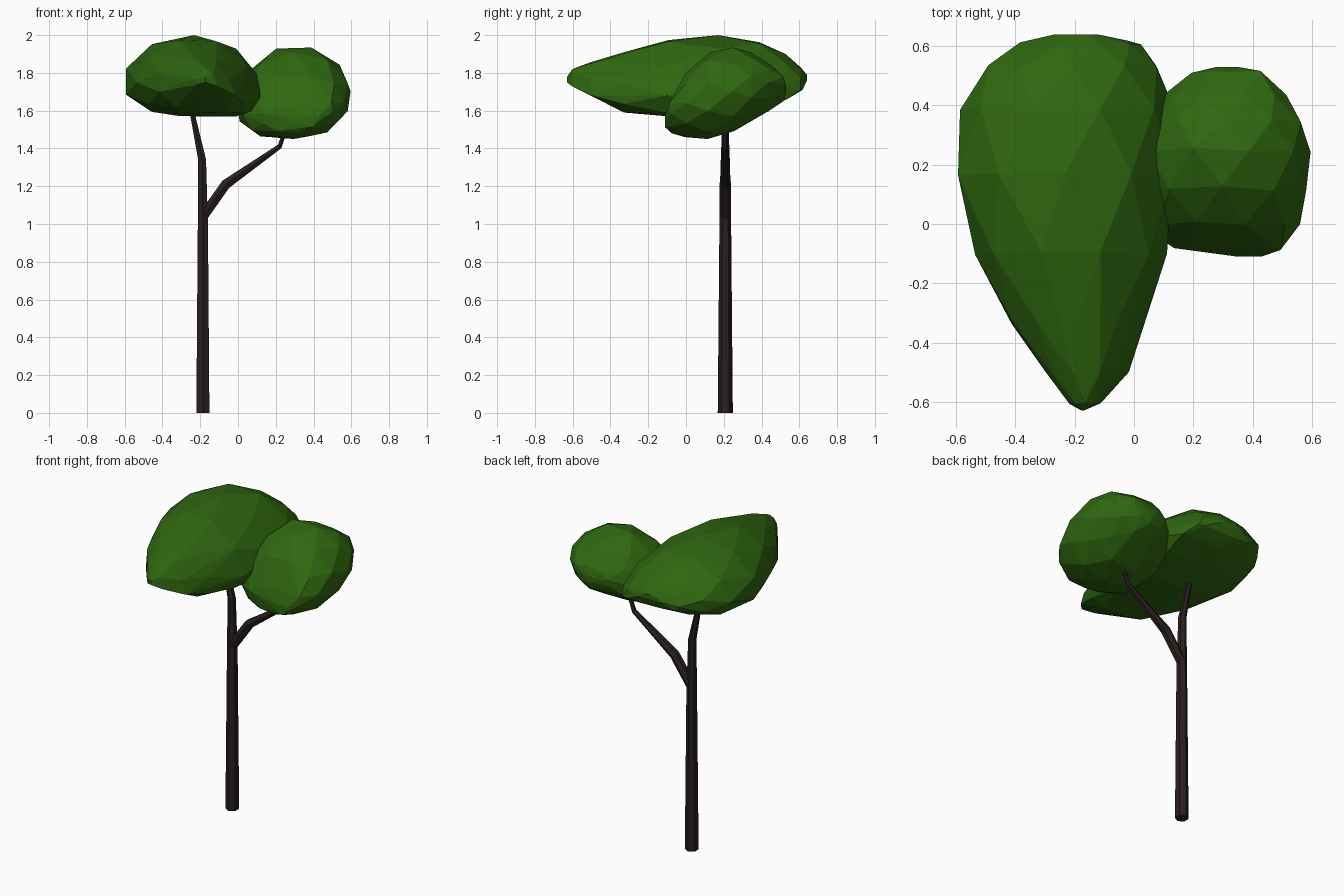
import bpy
import bmesh
import math
import random
from mathutils import Vector

random.seed(4)
if "Cube" in bpy.data.objects:
    bpy.data.objects.remove(bpy.data.objects["Cube"], do_unlink=True)


def make_material(name, rgb):
    mat = bpy.data.materials.new(name)
    mat.use_nodes = True
    mat.diffuse_color = (*rgb, 1)
    bsdf = mat.node_tree.nodes["Principled BSDF"]
    bsdf.inputs["Base Color"].default_value = (*rgb, 1)
    bsdf.inputs["Roughness"].default_value = 0.9
    return mat


def finish(bm, name, mat):
    bmesh.ops.recalc_face_normals(bm, faces=bm.faces)
    mesh = bpy.data.meshes.new(name)
    bm.to_mesh(mesh)
    bm.free()
    mesh.materials.append(mat)
    obj = bpy.data.objects.new(name, mesh)
    bpy.context.collection.objects.link(obj)


def limb(name, path, mat, y=0.208, sides=6):
    """Tapered tube through (x, z, radius) points lying in one plane."""
    bm = bmesh.new()
    centres = [Vector((x, y, z)) for x, z, r in path]
    rings = []
    for i, c in enumerate(centres):
        before = centres[max(i - 1, 0)]
        after = centres[min(i + 1, len(path) - 1)]
        side = Vector((0, 1, 0)).cross((after - before).normalized())
        ring = []
        for k in range(sides):
            a = math.tau * (k + 0.5) / sides
            offset = side * math.cos(a) + Vector((0, 1, 0)) * math.sin(a)
            ring.append(bm.verts.new(c + offset * path[i][2]))
        rings.append(ring)
    for low, high in zip(rings, rings[1:]):
        for k in range(sides):
            n = (k + 1) % sides
            bm.faces.new((low[k], low[n], high[n], high[k]))
    bm.faces.new(rings[0])
    bm.faces.new(rings[-1])
    finish(bm, name, mat)


def canopy(name, sections, mat, right_edge, left_edge, slope, sides=10, jitter=0.008):
    """Faceted hull around oval sections (y, x_min, x_max, z_min, z_max).
    The edges are the heights of the widest line on the -x and +x sides
    at y = 0, rising toward the back by the slope."""
    bm = bmesh.new()
    for i, (y, x0, x1, z0, z1) in enumerate(sections):
        mid, half = (z0 + z1) / 2, (z1 - z0) / 2
        for k in range(sides):
            a = math.tau * (k + 0.5 * (i % 2)) / sides
            u, w = math.cos(a), math.sin(a)
            edge = (left_edge if u > 0 else right_edge) + slope * y
            edge = min(max(edge, z0), z1)
            x = (x0 + x1) / 2 + u * (x1 - x0) / 2 * 1.02
            z = mid + half * w * 1.03 + (edge - mid) * u * u
            dy = random.uniform(-jitter, jitter) if 0 < i < len(sections) - 1 else 0
            bm.verts.new((x, y + dy, min(max(z, z0), z1)))
    hull = bmesh.ops.convex_hull(bm, input=bm.verts)
    unused = {v for v in hull["geom_interior"] + hull["geom_unused"]
              if isinstance(v, bmesh.types.BMVert)}
    bmesh.ops.delete(bm, geom=list(unused), context="VERTS")
    bmesh.ops.remove_doubles(bm, verts=bm.verts, dist=0.02)
    finish(bm, name, mat)


bark = make_material("dark bark", (0.021, 0.014, 0.013))
leaf = make_material("leaf green", (0.028, 0.135, 0.005))

# Trunk, bending right into the large canopy
limb("trunk", [(-0.186, 0, 0.04), (-0.186, 1.0, 0.031), (-0.19, 1.34, 0.024),
               (-0.245, 1.6, 0.014)], bark)

# Side branch carrying the small canopy
limb("side_branch", [(-0.185, 1.04, 0.03), (-0.065, 1.21, 0.03),
                     (0.22, 1.41, 0.015), (0.26, 1.52, 0.011)], bark)

# Large canopy, tapering to a point at the front
canopy("large_canopy", [
    (-0.63, -0.18, -0.17, 1.75, 1.78),
    (-0.6, -0.22, -0.11, 1.73, 1.82),
    (-0.5, -0.3, -0.02, 1.68, 1.86),
    (-0.33, -0.42, 0.035, 1.59, 1.91),
    (-0.1, -0.53, 0.105, 1.57, 1.98),
    (0.17, -0.605, 0.14, 1.57, 2.0),
    (0.39, -0.58, 0.13, 1.61, 1.97),
    (0.53, -0.5, 0.085, 1.66, 1.9),
    (0.61, -0.38, 0.02, 1.71, 1.83),
    (0.64, -0.27, -0.12, 1.76, 1.79),
], leaf, right_edge=1.75, left_edge=1.68, slope=0)

# Small canopy, leaning down toward the front
canopy("small_canopy", [
    (-0.11, 0.34, 0.43, 1.51, 1.57),
    (-0.08, 0.13, 0.5, 1.48, 1.65),
    (0.0, 0.03, 0.555, 1.46, 1.8),
    (0.12, 0.0, 0.59, 1.45, 1.91),
    (0.25, 0.0, 0.59, 1.49, 1.94),
    (0.35, 0.04, 0.57, 1.55, 1.91),
    (0.44, 0.1, 0.51, 1.6, 1.85),
    (0.51, 0.19, 0.43, 1.65, 1.78),
    (0.53, 0.27, 0.35, 1.69, 1.73),
], leaf, right_edge=1.58, left_edge=1.64, slope=0.25)
